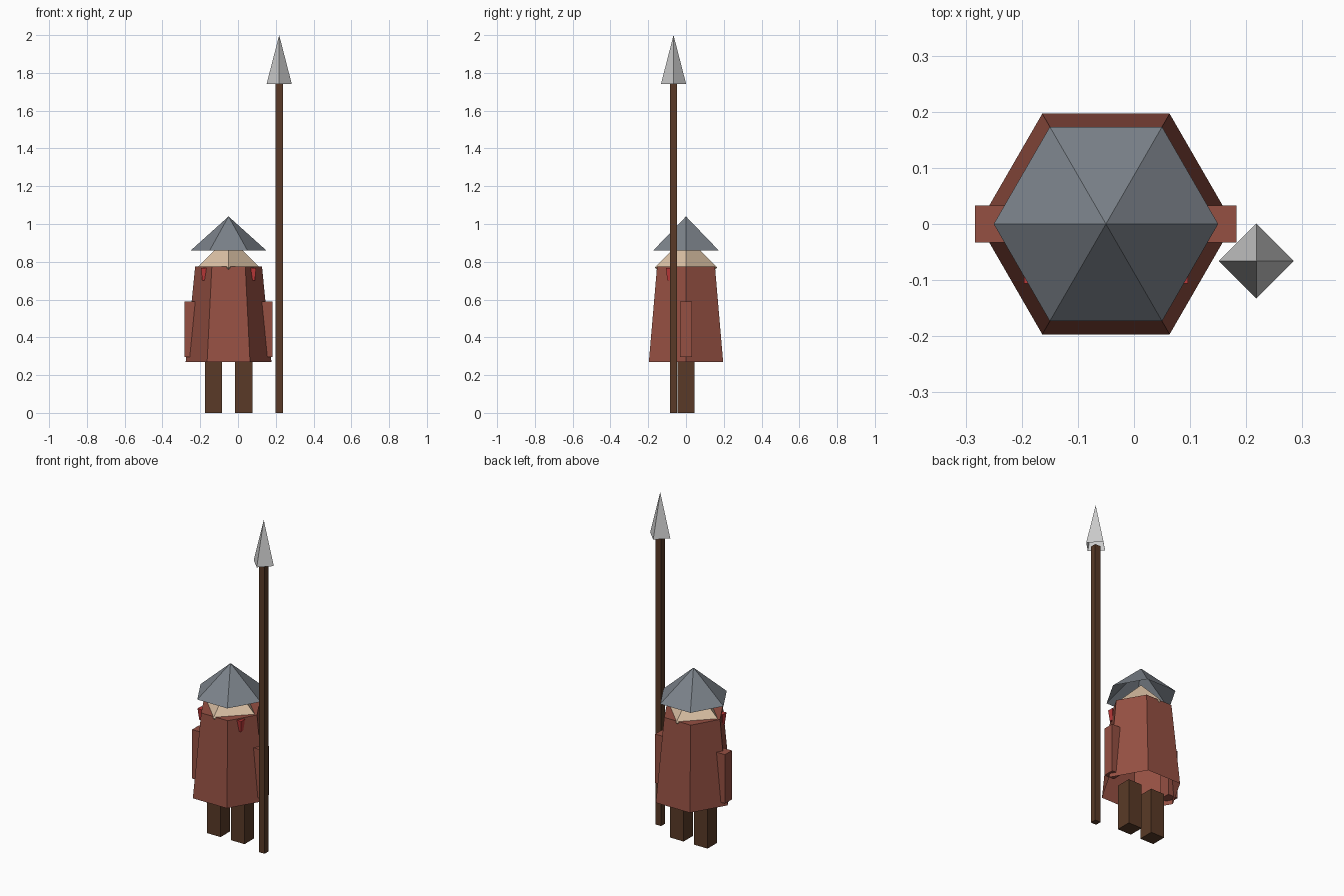
import bpy, bmesh
from math import cos, sin, pi, sqrt

if "Cube" in bpy.data.objects:
    bpy.data.objects.remove(bpy.data.objects["Cube"])


def material(name, rgb):
    m = bpy.data.materials.new(name)
    m.diffuse_color = (*rgb, 1)
    m.use_nodes = True
    m.node_tree.nodes["Principled BSDF"].inputs["Base Color"].default_value = m.diffuse_color
    return m


STEEL = material("dark_steel", (0.20, 0.225, 0.255))
CLOTH = material("red_cloth", (0.30, 0.08, 0.055))
BROWN = material("brown", (0.10, 0.042, 0.02))
SKIN = material("skin", (0.72, 0.54, 0.38))
BRIGHT = material("bright_red", (0.50, 0.04, 0.04))


def stack(name, x, y, rings, sides, mat=None, turn=0.0, bottom=False, top=False):
    """Faceted solid around a vertical axis; rings are (z, radius), radius 0 is a point."""
    bm = bmesh.new()
    loops = []
    for z, r in rings:
        n = sides if r else 1
        loops.append([bm.verts.new((x + r * cos(turn + 2 * pi * i / sides),
                                    y + r * sin(turn + 2 * pi * i / sides), z))
                      for i in range(n)])
    for lo, hi in zip(loops, loops[1:]):
        for i in range(sides):
            j = (i + 1) % sides
            quad = [lo[i % len(lo)], lo[j % len(lo)], hi[j % len(hi)], hi[i % len(hi)]]
            bm.faces.new(list(dict.fromkeys(quad)))
    if bottom:
        bm.faces.new(loops[0][::-1])
    if top:
        bm.faces.new(loops[-1])
    mesh = bpy.data.meshes.new(name)
    bm.to_mesh(mesh)
    bm.free()
    ob = bpy.data.objects.new(name, mesh)
    bpy.context.collection.objects.link(ob)
    if mat:
        mesh.materials.append(mat)
    return ob


def post(name, x, y, rings, mat):
    """Square post; rings are (z, half width)."""
    return stack(name, x, y, [(z, h * sqrt(2)) for z, h in rings], 4, mat, pi / 4, True, True)


CX = -0.05  # axis of the figure

# Tunic, head and open conical helmet
stack("tunic", CX, 0, [(0.27, 0.227), (0.775, 0.177)], 6, CLOTH, top=True)
stack("head", CX, 0, [(0.605, 0), (0.77, 0.166), (0.936, 0)], 4, SKIN)
stack("helmet", CX, 0, [(0.86, 0.20), (1.04, 0)], 6, STEEL)

# Paired limbs and shoulder tabs
for side, s in (("left", -1), ("right", 1)):
    post(side + "_leg", CX + s * 0.08, 0, [(0, 0.046), (0.275, 0.046)], BROWN)
    post(side + "_arm", CX + s * 0.20, 0, [(0.295, 0.033), (0.59, 0.033)], CLOTH)
    post(side + "_shoulder_tab", CX + s * 0.128, -0.088, [(0.70, 0.011), (0.768, 0.018)], BRIGHT)

# Spear
post("spear_shaft", 0.218, -0.066, [(0, 0.019), (1.74, 0.019)], BROWN)
stack("spear_tip", 0.218, -0.066, [(1.74, 0.067), (2.0, 0)], 4)
